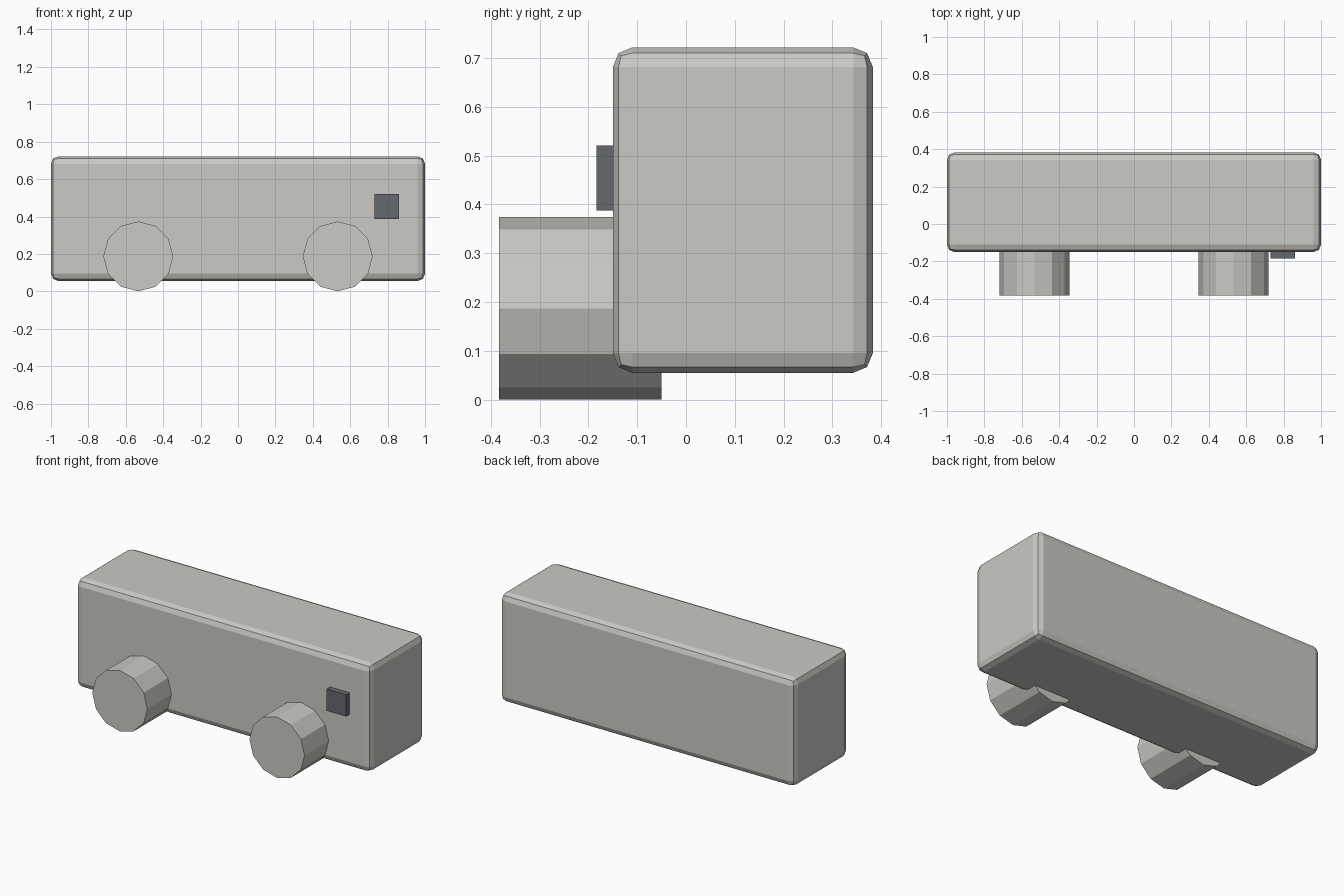
import bpy
import bmesh
from math import radians
from mathutils import Matrix, Vector

if "Cube" in bpy.data.objects:
    bpy.data.objects.remove(bpy.data.objects["Cube"], do_unlink=True)


def make_material(name, rgb):
    mat = bpy.data.materials.new(name)
    mat.use_nodes = True
    mat.diffuse_color = (*rgb, 1)
    mat.node_tree.nodes["Principled BSDF"].inputs["Base Color"].default_value = (*rgb, 1)
    return mat


def add_object(name, bm, mat):
    mesh = bpy.data.meshes.new(name)
    bm.to_mesh(mesh)
    bm.free()
    mesh.materials.append(mat)
    obj = bpy.data.objects.new(name, mesh)
    bpy.context.collection.objects.link(obj)
    return obj


def add_box(name, low, high, mat):
    low, high = Vector(low), Vector(high)
    bm = bmesh.new()
    bmesh.ops.create_cube(bm, size=1)
    bmesh.ops.scale(bm, vec=high - low, verts=bm.verts)
    bmesh.ops.translate(bm, vec=(low + high) / 2, verts=bm.verts)
    return add_object(name, bm, mat)


def add_peg(name, x, mat):
    # Twelve-sided cylinder lying along y, with a corner pointing straight up
    bm = bmesh.new()
    bmesh.ops.create_cone(bm, cap_ends=True, segments=12,
                          radius1=0.187, radius2=0.187, depth=0.333)
    bmesh.ops.rotate(bm, matrix=Matrix.Rotation(radians(90), 3, "X"), verts=bm.verts)
    bmesh.ops.translate(bm, vec=(x, -0.217, 0.187), verts=bm.verts)
    return add_object(name, bm, mat)


light_grey = make_material("warm light grey", (0.60, 0.585, 0.555))
dark_grey = make_material("dark slate grey", (0.13, 0.14, 0.155))

# Main case with softly chamfered edges
case = add_box("case", (-1, -0.15, 0.055), (1, 0.383, 0.722), light_grey)
bevel = case.modifiers.new("rounded edges", "BEVEL")
bevel.width = 0.04
bevel.segments = 2

# Two round pegs on the front
for side, x in (("right", -0.533), ("left", 0.533)):
    add_peg(side + "_front_peg", x, light_grey)

# Small square button
add_box("button", (0.73, -0.184, 0.388), (0.862, -0.12, 0.521), dark_grey)
